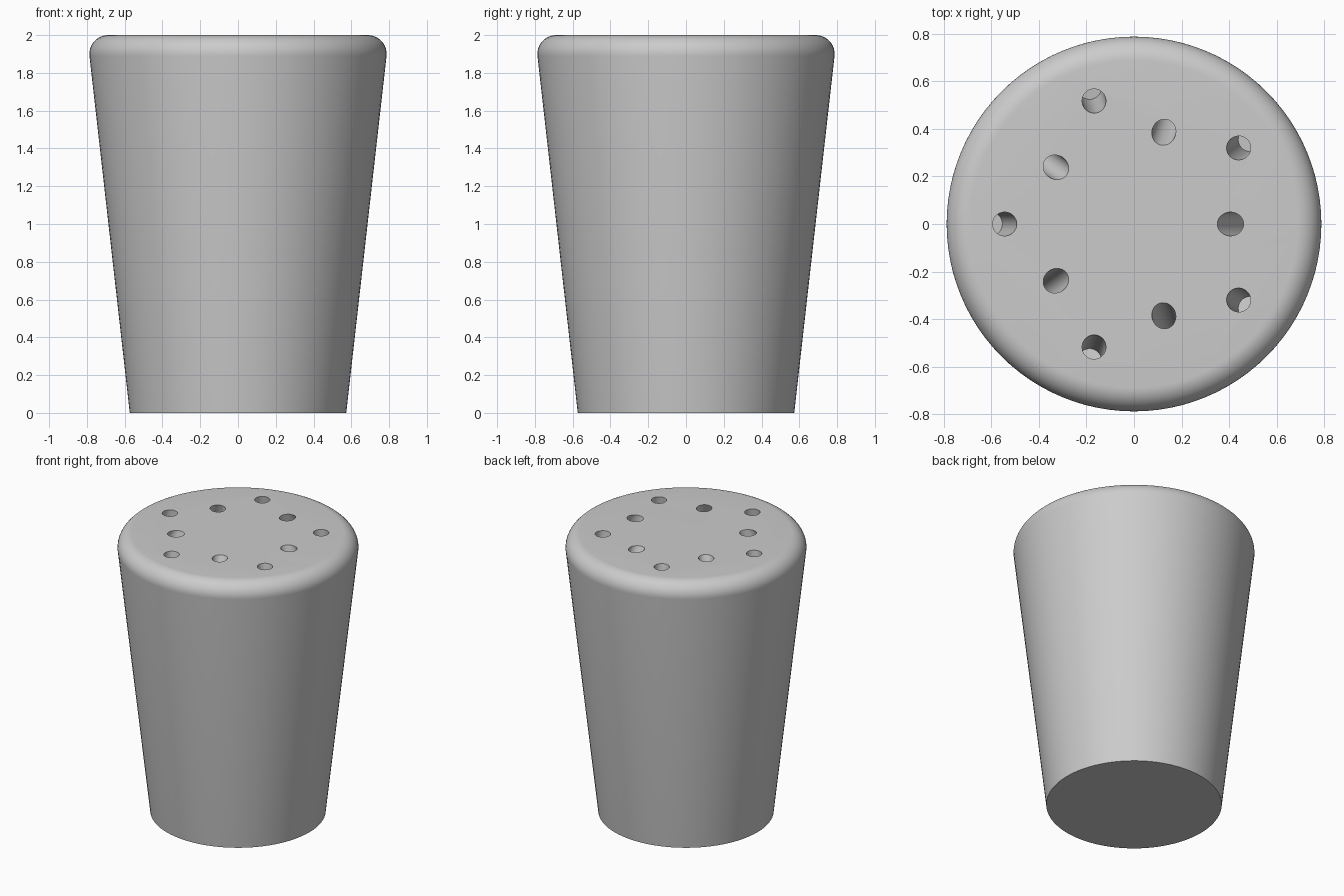
import bpy, bmesh, math
from mathutils import Matrix, Vector

if "Cube" in bpy.data.objects:
    bpy.data.objects.remove(bpy.data.objects["Cube"])

SEGMENTS = 96
HOLE_RADIUS = 0.05


def make_object(name, bm):
    mesh = bpy.data.meshes.new(name)
    bmesh.ops.recalc_face_normals(bm, faces=bm.faces)
    bm.to_mesh(mesh)
    bm.free()
    obj = bpy.data.objects.new(name, mesh)
    bpy.context.collection.objects.link(obj)
    return obj


# Tapered body: flat base, leaning wall, rounded top rim
profile = [(0.573, 0.0)]
fillet, centre_r, centre_z = 0.1, 0.687, 1.9
for i in range(13):
    a = math.radians(-6.4 + 96.4 * i / 12)
    profile.append((centre_r + fillet * math.cos(a), centre_z + fillet * math.sin(a)))

bm = bmesh.new()
rings = []
for r, z in profile:
    rings.append([bm.verts.new((r * math.cos(t), r * math.sin(t), z))
                  for t in (math.tau * k / SEGMENTS for k in range(SEGMENTS))])
for low, high in zip(rings, rings[1:]):
    for k in range(SEGMENTS):
        n = (k + 1) % SEGMENTS
        bm.faces.new((low[k], low[n], high[n], high[k]))
bm.faces.new(rings[0][::-1])
bm.faces.new(rings[-1])
body = make_object("holder_body", bm)

# Two rings of five blind holes, splayed outward as they go down
bm = bmesh.new()
DEPTH, ABOVE = 0.34, 0.15


def add_hole(angle, radius, tilt):
    length = DEPTH + ABOVE
    matrix = (Matrix.Rotation(angle, 4, 'Z')
              @ Matrix.Translation(Vector((radius, 0, 2.0)))
              @ Matrix.Rotation(-tilt, 4, 'Y')
              @ Matrix.Translation(Vector((0, 0, ABOVE - length / 2))))
    bmesh.ops.create_cone(bm, cap_ends=True, segments=32, radius1=HOLE_RADIUS,
                          radius2=HOLE_RADIUS, depth=length, matrix=matrix)


for i in range(5):
    add_hole(math.radians(72 * i), 0.405, math.radians(25))
    add_hole(math.radians(72 * i + 36), 0.543, math.radians(10))
cutter = make_object("hole_cutter", bm)
cutter.hide_render = True

# Cut the holes, then smooth the curved surfaces
bpy.context.view_layer.objects.active = body
body.select_set(True)
cut = body.modifiers.new("holes", 'BOOLEAN')
cut.operation = 'DIFFERENCE'
cut.solver = 'EXACT'
cut.object = cutter
bpy.ops.object.modifier_apply(modifier=cut.name)
bpy.data.objects.remove(cutter)
bpy.ops.object.shade_smooth_by_angle(angle=math.radians(30))

# Single grey colour
grey = bpy.data.materials.new("light_grey")
grey.diffuse_color = (0.6, 0.6, 0.6, 1)
grey.use_nodes = True
grey.node_tree.nodes["Principled BSDF"].inputs["Base Color"].default_value = grey.diffuse_color
body.data.materials.clear()
body.data.materials.append(grey)
